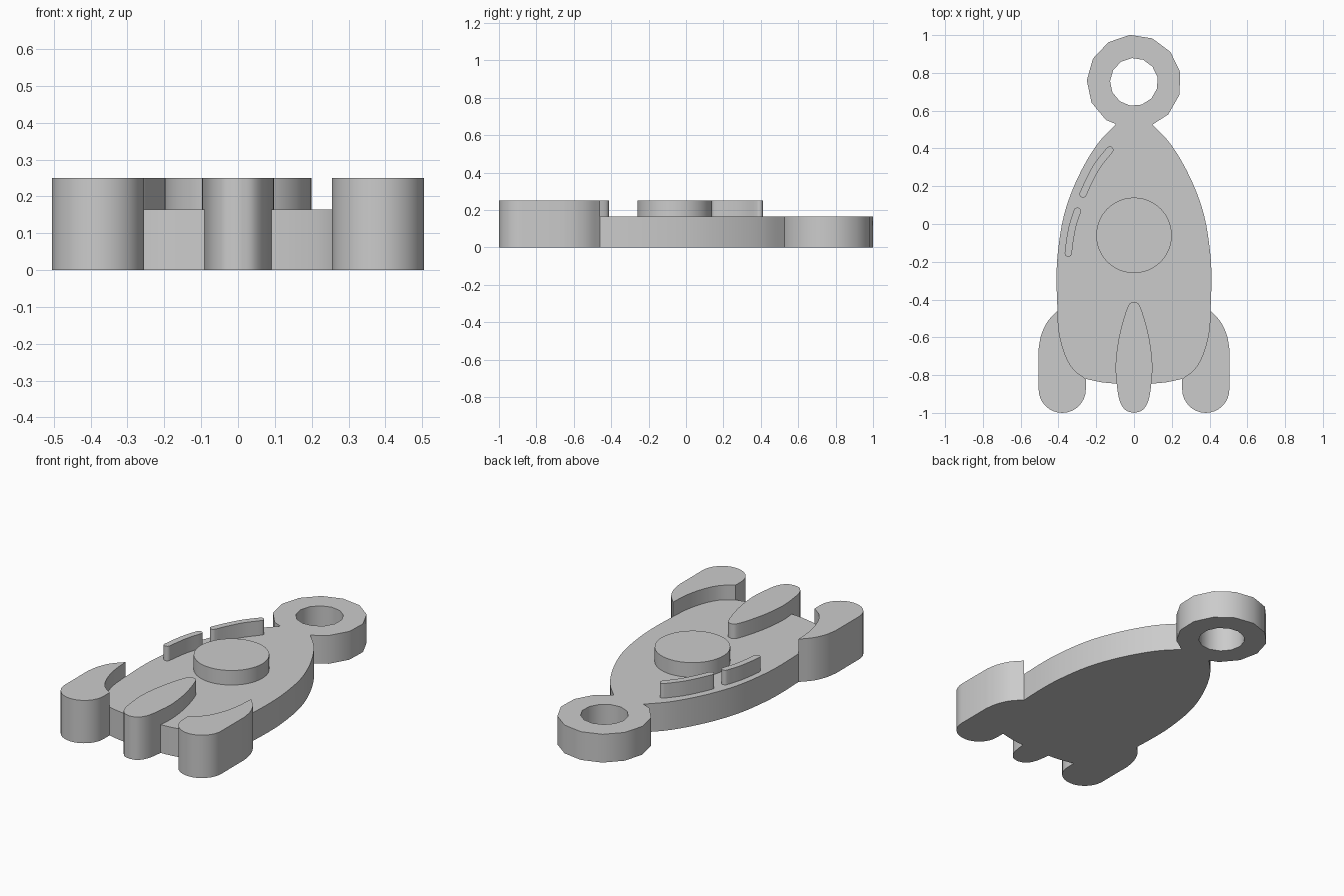
import bpy, bmesh, math
from mathutils import Vector

if "Cube" in bpy.data.objects:
    bpy.data.objects.remove(bpy.data.objects["Cube"])

LOW, HIGH = 0.165, 0.25   # body thickness, raised detail height

grey = bpy.data.materials.new("light_grey")
grey.diffuse_color = (0.6, 0.6, 0.6, 1)
grey.use_nodes = True
grey.node_tree.nodes["Principled BSDF"].inputs["Base Color"].default_value = grey.diffuse_color


def finish(name, bm):
    bmesh.ops.recalc_face_normals(bm, faces=bm.faces)
    mesh = bpy.data.meshes.new(name)
    bm.to_mesh(mesh)
    bm.free()
    mesh.materials.append(grey)
    obj = bpy.data.objects.new(name, mesh)
    bpy.context.collection.objects.link(obj)
    bpy.ops.object.select_all(action='DESELECT')
    obj.select_set(True)
    bpy.context.view_layer.objects.active = obj
    bpy.ops.object.shade_smooth_by_angle(angle=math.radians(30))
    return obj


def prism(name, pts, z0, z1):
    """Extrude a closed plan outline from z0 to z1."""
    bm = bmesh.new()
    face = bm.faces.new([bm.verts.new((p[0], p[1], z0)) for p in pts])
    ext = bmesh.ops.extrude_face_region(bm, geom=[face])
    top = [v for v in ext["geom"] if isinstance(v, bmesh.types.BMVert)]
    bmesh.ops.translate(bm, verts=top, vec=(0, 0, z1 - z0))
    return finish(name, bm)


def smooth(pts, n=4):
    """Catmull-Rom curve through the points."""
    p = [Vector(q) for q in pts]
    p = [2 * p[0] - p[1]] + p + [2 * p[-1] - p[-2]]
    out = []
    for a, b, c, d in zip(p, p[1:], p[2:], p[3:]):
        for i in range(n):
            t = i / n
            out.append(0.5 * (2 * b + (c - a) * t + (2 * a - 5 * b + 4 * c - d) * t * t
                              + (3 * b - a - 3 * c + d) * t ** 3))
    return out + [p[-2]]


def arc(cx, cy, r, a0, a1, n):
    return [Vector((cx + r * math.cos(math.radians(a0 + (a1 - a0) * i / n)),
                    cy + r * math.sin(math.radians(a0 + (a1 - a0) * i / n))))
            for i in range(n + 1)]


def flip(pts):
    return [Vector((-p[0], p[1])) for p in pts]


# Rocket body: right half from nose to tail, mirrored
upper = smooth([(0.09, 0.535), (0.2, 0.415), (0.3, 0.24), (0.37, 0.05),
                (0.403, -0.15), (0.41, -0.3), (0.405, -0.46)])
lower = smooth([(0.405, -0.46), (0.395, -0.58), (0.365, -0.69),
                (0.32, -0.77), (0.255, -0.82)])
tail = smooth([(0.255, -0.82), (0.17, -0.838), (0.09, -0.845), (0, -0.848)], 2)
half = upper + lower[1:] + tail[1:]
prism("rocket_body", half + flip(half[:-1])[::-1], 0, LOW)

# Side fins: rounded foot outside, inner edge follows the body
fin = (lower + arc(0.38, -0.875, 0.125, 180, 360, 16)
       + smooth([(0.505, -0.66), (0.492, -0.59), (0.46, -0.52), (0.406, -0.459)]))
prism("right_fin", fin, 0, HIGH)
prism("left_fin", flip(fin), 0, HIGH)

# Centre fin
side = smooth([(0, -0.412), (0.028, -0.428), (0.06, -0.52), (0.085, -0.63),
               (0.097, -0.74), (0.094, -0.82), (0.078, -0.93), (0.045, -0.985),
               (0, -1.0)])
prism("centre_fin", side + flip(side[1:-1])[::-1], 0, HIGH)

# Round porthole
prism("porthole", arc(0, -0.06, 0.2, 0, 360, 48)[:-1], LOW, HIGH)


# Raised highlight strips with round ends
def strip(name, path, r=0.019):
    c = smooth(path)
    left, right = [], []
    for i, p in enumerate(c):
        d = (c[min(i + 1, len(c) - 1)] - c[max(i - 1, 0)]).normalized()
        nrm = Vector((-d.y, d.x)) * r
        left.append(p + nrm)
        right.append(p - nrm)

    def cap(p, d):
        a = math.degrees(math.atan2(d.y, d.x))
        return arc(p.x, p.y, r, a - 90, a + 90, 8)[1:-1]
    prism(name, right + cap(c[-1], c[-1] - c[-2]) + left[::-1]
          + cap(c[0], c[0] - c[1]), LOW, HIGH)


strip("upper_highlight", [(-0.27, 0.158), (-0.235, 0.235), (-0.19, 0.315), (-0.128, 0.392)])
strip("lower_highlight", [(-0.348, -0.155), (-0.34, -0.09), (-0.325, -0.01), (-0.3, 0.068)])

# Hanging ring at the nose
N = 13
bm = bmesh.new()
loops = []
for r, z in ((0.25, 0), (0.25, LOW), (0.127, LOW), (0.127, 0)):
    loops.append([bm.verts.new((p.x, p.y, z))
                  for p in arc(0, 0.752, r, 95, 455, N)[:-1]])
for k in range(4):
    a, b = loops[k], loops[(k + 1) % 4]
    for i in range(N):
        j = (i + 1) % N
        bm.faces.new((a[i], a[j], b[j], b[i]))
finish("hanging_ring", bm)
